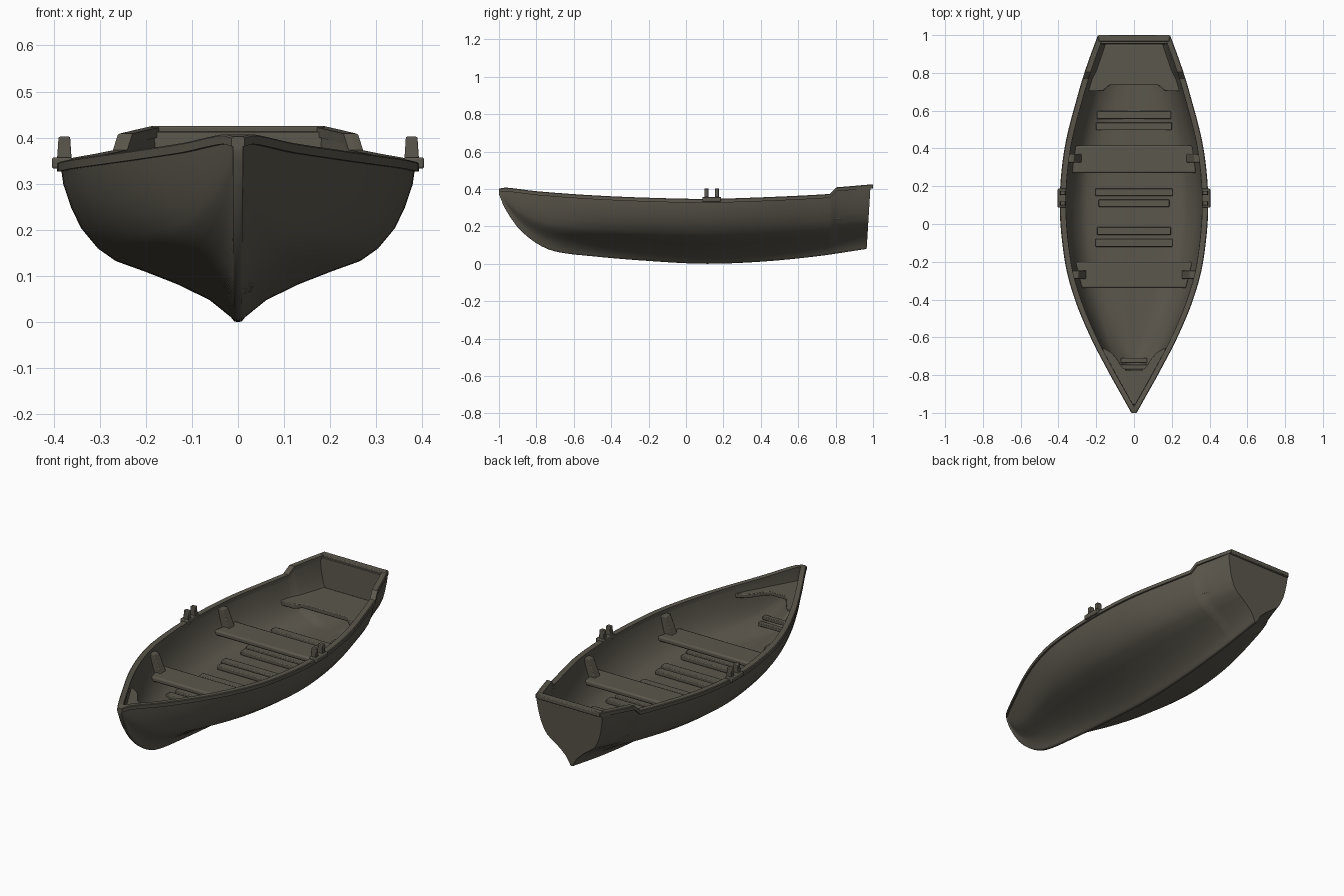
import bpy, bmesh, math

if "Cube" in bpy.data.objects:
    bpy.data.objects.remove(bpy.data.objects["Cube"])

mat = bpy.data.materials.new("weathered dark wood")
mat.diffuse_color = (0.105, 0.095, 0.073, 1)
mat.use_nodes = True
mat.node_tree.nodes["Principled BSDF"].inputs["Base Color"].default_value = mat.diffuse_color


def finish(name, bm, bevel=0.0, angle=35):
    bmesh.ops.recalc_face_normals(bm, faces=bm.faces[:])
    me = bpy.data.meshes.new(name)
    bm.to_mesh(me)
    bm.free()
    me.materials.append(mat)
    ob = bpy.data.objects.new(name, me)
    bpy.context.collection.objects.link(ob)
    if bevel:
        m = ob.modifiers.new("bevel", 'BEVEL')
        m.width, m.segments = bevel, 2
    bpy.ops.object.select_all(action='DESELECT')
    ob.select_set(True)
    bpy.context.view_layer.objects.active = ob
    bpy.ops.object.shade_smooth_by_angle(angle=math.radians(angle))
    return ob


def loft(name, rings, bevel=0.0, angle=35):
    """Skin closed rings of points and cap both ends."""
    bm = bmesh.new()
    vs = [[bm.verts.new(p) for p in r] for r in rings]
    n = len(rings[0])
    for a, b in zip(vs, vs[1:]):
        for i in range(n):
            j = (i + 1) % n
            bm.faces.new((a[i], a[j], b[j], b[i]))
    bm.faces.new(vs[0])
    bm.faces.new(vs[-1])
    return finish(name, bm, bevel, angle)


def plate(name, outline, z0, z1, bevel=0.004):
    return loft(name, [[(x, y, z) for x, y in outline] for z in (z0, z1)], bevel)


def box(name, x, y, z, sx, sy, sz, bevel=0.004):
    o = [(x - sx/2, y - sy/2), (x + sx/2, y - sy/2), (x + sx/2, y + sy/2), (x - sx/2, y + sy/2)]
    return plate(name, o, z - sz/2, z + sz/2, bevel)


def curve(pts):
    """Smooth function through (t, value) points."""
    def slope(i):
        a, b = pts[max(i - 1, 0)], pts[min(i + 1, len(pts) - 1)]
        return (b[1] - a[1]) / (b[0] - a[0])

    def f(t):
        t = min(max(t, pts[0][0]), pts[-1][0])
        i = next(k for k in range(len(pts) - 1) if t <= pts[k + 1][0])
        (t0, v0), (t1, v1) = pts[i], pts[i + 1]
        h = t1 - t0
        s = (t - t0) / h
        return (v0 * (1 + 2*s) * (1 - s)**2 + slope(i) * h * s * (1 - s)**2
                + v1 * s*s * (3 - 2*s) + slope(i + 1) * h * s*s * (s - 1))
    return f


# Hull lines: half width, rim height, keel height along the length
width = curve([(-1, .006), (-.9, .062), (-.8, .118), (-.6, .222), (-.4, .305), (-.2, .358),
               (.1, .385), (.4, .36), (.7, .285), (.85, .238), (1, .183)])
sheer = curve([(-1, .402), (-.96, .407), (-.8, .388), (-.5, .366), (-.2, .353), (.1, .347),
               (.4, .355), (.75, .372), (1, .392)])
keel = curve([(-1, .372), (-.97, .3), (-.9, .195), (-.8, .11), (-.7, .066), (-.5, .04),
              (-.2, .015), (.1, 0), (.4, .011), (.7, .04), (.97, .08)])
PROFILE = [(0, 0), (.022, .004), (.04, .03), (.16, .14), (.34, .24), (.52, .32), (.69, .39),
           (.79, .47), (.885, .6), (.94, .73), (.985, .88), (1, 1)]
FLOOR = .138


def rim_z(y):
    return sheer(y) + .033 * min(max((y - .77) / .035, 0), 1)


def section(y, inner=False):
    """Half section from keel to rim as (x, z)."""
    w, top, k = width(y), rim_z(y) - .008, keel(y)
    pts = []
    for i, (u, v) in enumerate(PROFILE):
        x, z = max(u * w, (.003, .008, .011)[min(i, 2)]), k + v * (top - k)
        if inner:
            x = max(u * (w - .022), .001 + .0005 * i)
            z = min(max(z + .016 * (1 - v), k + .035, FLOOR + .0005 * i), top)
        pts.append((x, z))
    return pts


def half(y, z):
    """Half width inside the planking at a height."""
    s = section(y)
    for (x0, z0), (x1, z1) in zip(s, s[1:]):
        if z0 <= z <= z1:
            return max(x0 + (x1 - x0) * (z - z0) / (z1 - z0) - .012, .004)
    return max(s[-1][0] - .012, .004)


def mirrored(s):
    return [(-x, z) for x, z in reversed(s)] + s


def rake(y, z):
    return y + max(0, (y - .9) / .065) * .02 * (z - .08) / .33


# Hull shell and transom
ys = sorted([-1 + 1.965 * i / 60 for i in range(61)] + [-.99, -.98, -.95, .77, .805])
rings = []
for y in ys:
    ring = mirrored(section(y)) + mirrored(section(y, True))[::-1]
    rings.append([(x, rake(y, z), z) for x, z in ring])
loft("hull", rings, angle=60)
loft("transom", [[(x, rake(y, z), z) for x, z in mirrored(section(y))] for y in (.943, .966)])

# Gunwale rails and stern rail
rail_ys = [y for y in ys if y < .96] + [.998]
for s, side in ((-1, "left"), (1, "right")):
    rings = []
    for y in rail_ys:
        o, i, z = width(y) + .008, max(width(y) - .024, 0), rim_z(y)
        rings.append([(s * o, y, z - .021), (s * o, y, z - .003), (s * (o - .004), y, z),
                      (s * i, y, z), (s * i, y, z - .021)])
    loft("gunwale_" + side, rings)
box("stern_rail", 0, .983, .4135, .376, .034, .023)

# Rowing seats with rounded edges and knees at each end
for label, y0, y1, ky in (("front", -.34, -.2, -.268), ("rear", .27, .415, .348)):
    z0, z1 = .218, .246
    a, b = half(y0, .225), half(y1, .225)
    plate(label + "_seat", [(-a, y0), (a, y0), (b, y1), (-b, y1)], z0, z1, .009)
    for s, side in ((-1, "left"), (1, "right")):
        xo, xl = half(ky, .335) - .006, half(ky, .24)
        xi = xl - .052
        prof = [(xi, .24), (xi + .01, .262), (xo - .035, .325), (xo - .03, .335), (xo, .335), (xl, .24)]
        loft(f"{label}_knee_{side}", [[(s * x, ky + d, z) for x, z in prof] for d in (-.022, .022)], .004)

# Stern seat with notched front edge
zt = .262
right = [(.13, .735), (.165, .703)] + [(half(y, zt), y) for y in (.703, .78, .86, .95)]
plate("stern_seat", [(-x, y) for x, y in reversed(right)] + right, zt - .025, zt)

# Bow plate with curved cut-out
zb = .335
right = [(.04, -.775), (.065, -.755), (.09, -.715), (.12, -.68), (.155, -.66)] + \
        [(half(y, zb), y) for y in (-.655, -.72, -.79, -.86, -.92, -.955)]
plate("bow_plate", [(-x, y) for x, y in reversed(right)] + right, zb - .02, zb, .003)

# Floor slats in evenly spaced pairs, also under the seats
for i, (y, h) in enumerate([(.577, .197), (.517, .2), (.372, .2), (.312, .19), (.168, .205), (.11, .187),
                            (-.037, .195), (-.1, .205), (-.245, .19), (-.305, .2)]):
    box(f"floor_slat_{i + 1}", 0, y, .152 + .06 * max(0, y - .4), 2 * h, .041, .022)
for i, y in enumerate((-.722, -.757)):
    box(f"bow_slat_{i + 1}", 0, y, .178 + .02 * i, .14, .026, .018, .003)

# Oarlocks: pad and two prongs
for s, side in ((-1, "left"), (1, "right")):
    box(f"oarlock_pad_{side}", s * .382, .137, .345, .044, .1, .024)
    for j, y in enumerate((.109, .165)):
        rings = [[(s * (.377 + a * w), y + b * .011, z) for a, b in ((-1, -1), (1, -1), (1, 1), (-1, 1))]
                 for z, w in ((.35, .016), (.402, .0125))]
        loft(f"oarlock_prong_{side}_{j + 1}", rings, .003)
